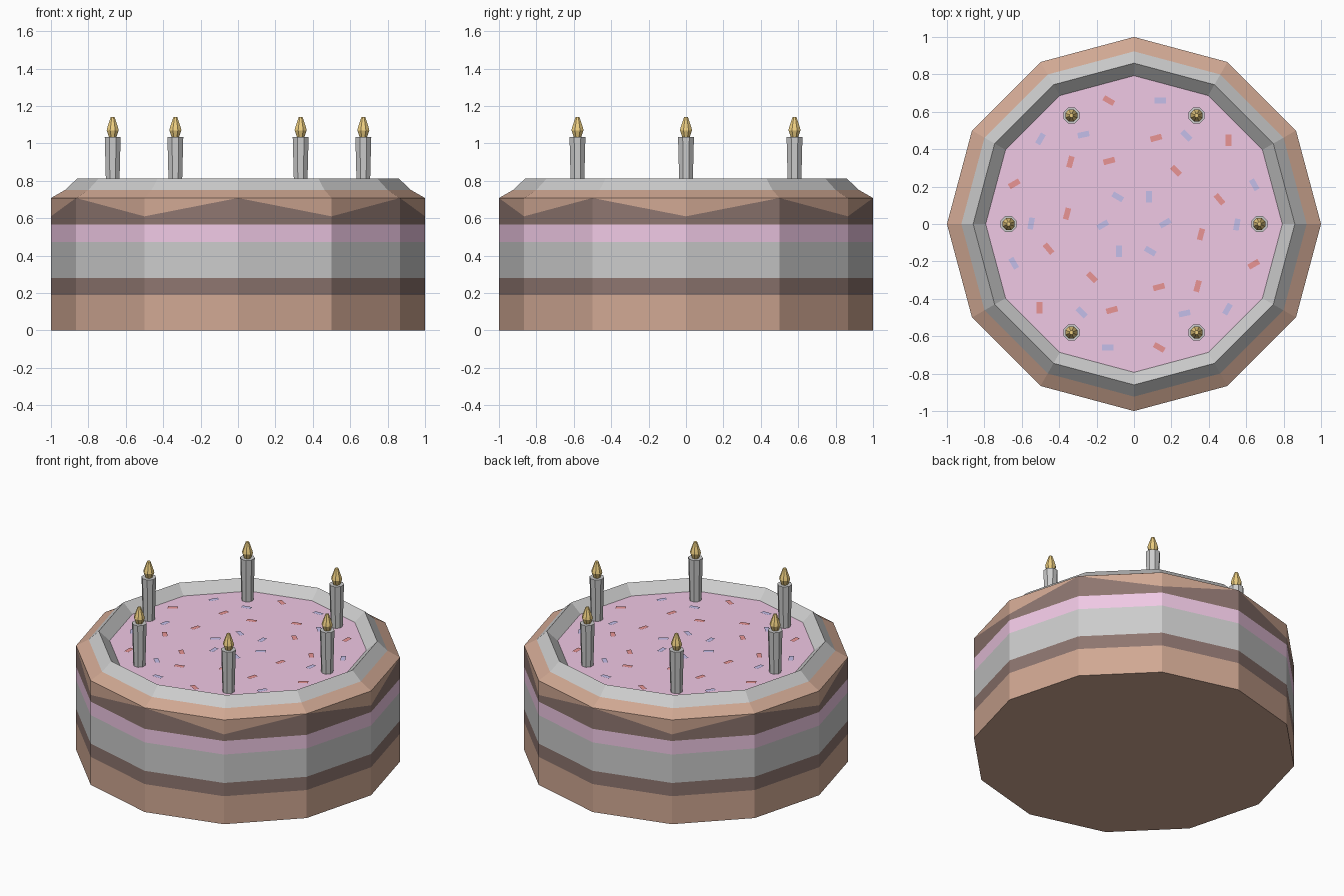
import bpy, bmesh, math

if "Cube" in bpy.data.objects:
    bpy.data.objects.remove(bpy.data.objects["Cube"])

SIDES = 12
FLOOR = 0.75  # height of the icing inside the rim


def material(name, rgb):
    m = bpy.data.materials.new(name)
    m.diffuse_color = (*rgb, 1)
    m.use_nodes = True
    m.node_tree.nodes["Principled BSDF"].inputs["Base Color"].default_value = m.diffuse_color
    return m


BROWN = material("sponge_brown", (0.63, 0.39, 0.29))
DARK = material("chocolate_dark", (0.27, 0.18, 0.16))
PINK = material("icing_pink", (0.87, 0.58, 0.78))
RED = material("sprinkle_red", (0.82, 0.30, 0.30))
BLUE = material("sprinkle_blue", (0.56, 0.52, 0.82))
GOLD = material("flame_gold", (0.85, 0.62, 0.22))


def finish(name, bm, mat=None):
    bmesh.ops.remove_doubles(bm, verts=bm.verts, dist=1e-5)
    me = bpy.data.meshes.new(name)
    bm.to_mesh(me)
    bm.free()
    ob = bpy.data.objects.new(name, me)
    bpy.context.collection.objects.link(ob)
    if mat:
        me.materials.append(mat)
    return ob


def lathe(name, profile, mat=None, sides=SIDES, bottom=False, top=False,
          centre=(0, 0), phase=0.0):
    """Stack (radius, z) rings; z may be a pair that alternates around the ring."""
    bm = bmesh.new()
    rings = []
    for r, z in profile:
        zs = z if isinstance(z, tuple) else (z, z)
        rings.append([bm.verts.new((
            centre[0] + r * math.cos(phase + math.tau * i / sides),
            centre[1] + r * math.sin(phase + math.tau * i / sides),
            zs[i % 2])) for i in range(sides)])
    for a, b in zip(rings, rings[1:]):
        for i in range(sides):
            j = (i + 1) % sides
            bm.faces.new((a[i], a[j], b[j], b[i]))
    if bottom:
        bm.faces.new(rings[0][::-1])
    if top:
        bm.faces.new(rings[-1])
    return finish(name, bm, mat)


# Cake layers, bottom to top
ZIGZAG = (0.61, 0.708)
lathe("bottom_sponge", [(1, 0), (1, 0.19)], BROWN, bottom=True)
lathe("lower_chocolate_layer", [(1, 0.19), (1, 0.28)], DARK)
lathe("cream_layer", [(1, 0.28), (1, 0.473)])
lathe("pink_layer", [(1, 0.473), (1, 0.565)], PINK)
lathe("upper_chocolate_layer", [(1, 0.565), (1, ZIGZAG)], DARK)
lathe("top_glaze", [(1, ZIGZAG), (1, 0.708), (0.923, 0.752)], BROWN)

# Raised cream rim and sunken icing
lathe("cream_rim", [(0.923, 0.752), (0.86, 0.812), (0.793, FLOOR)])
lathe("top_icing", [(0.793, FLOOR)], PINK, top=True)

# Candles with flames
for k in range(6):
    a = math.tau * k / 6
    c = (0.67 * math.cos(a), 0.67 * math.sin(a))
    lathe(f"candle_{k + 1}", [(0.038, FLOOR), (0.046, 1.035)], None, 8,
          top=True, centre=c, phase=math.pi / 8)
    lathe(f"flame_{k + 1}", [(0.022, 1.035), (0.035, 1.07), (0.031, 1.085), (0.011, 1.142)],
          GOLD, 8, bottom=True, top=True, centre=c, phase=math.pi / 8)


# Sprinkles: x, y, angle in degrees; each repeats half a turn around
def sprinkles(name, mat, spots):
    bm = bmesh.new()
    for x, y, deg in spots:
        u, v = math.cos(math.radians(deg)), math.sin(math.radians(deg))
        for s in (1, -1):
            bm.faces.new([bm.verts.new((s * x + p * u - q * v,
                                        s * y + p * v + q * u, FLOOR + 0.004))
                          for p, q in ((-.031, -.015), (.031, -.015), (.031, .015), (-.031, .015))])
    finish(name, bm, mat)


sprinkles("red_sprinkles", RED, [
    (-.135, .66, -30), (.118, .46, 15), (.505, .447, 90), (-.133, .337, 15),
    (-.34, .332, 75), (.225, .285, -45), (.457, .132, -50), (-.64, .215, 30),
    (-.358, .055, 75)])
sprinkles("blue_sprinkles", BLUE, [
    (.14, .66, 0), (-.27, .478, 12), (-.5, .455, 60), (.28, .473, -45),
    (.643, .21, -60), (-.087, .145, -30), (.08, .145, 90), (.167, .005, 30),
    (.55, -.003, 80)])
